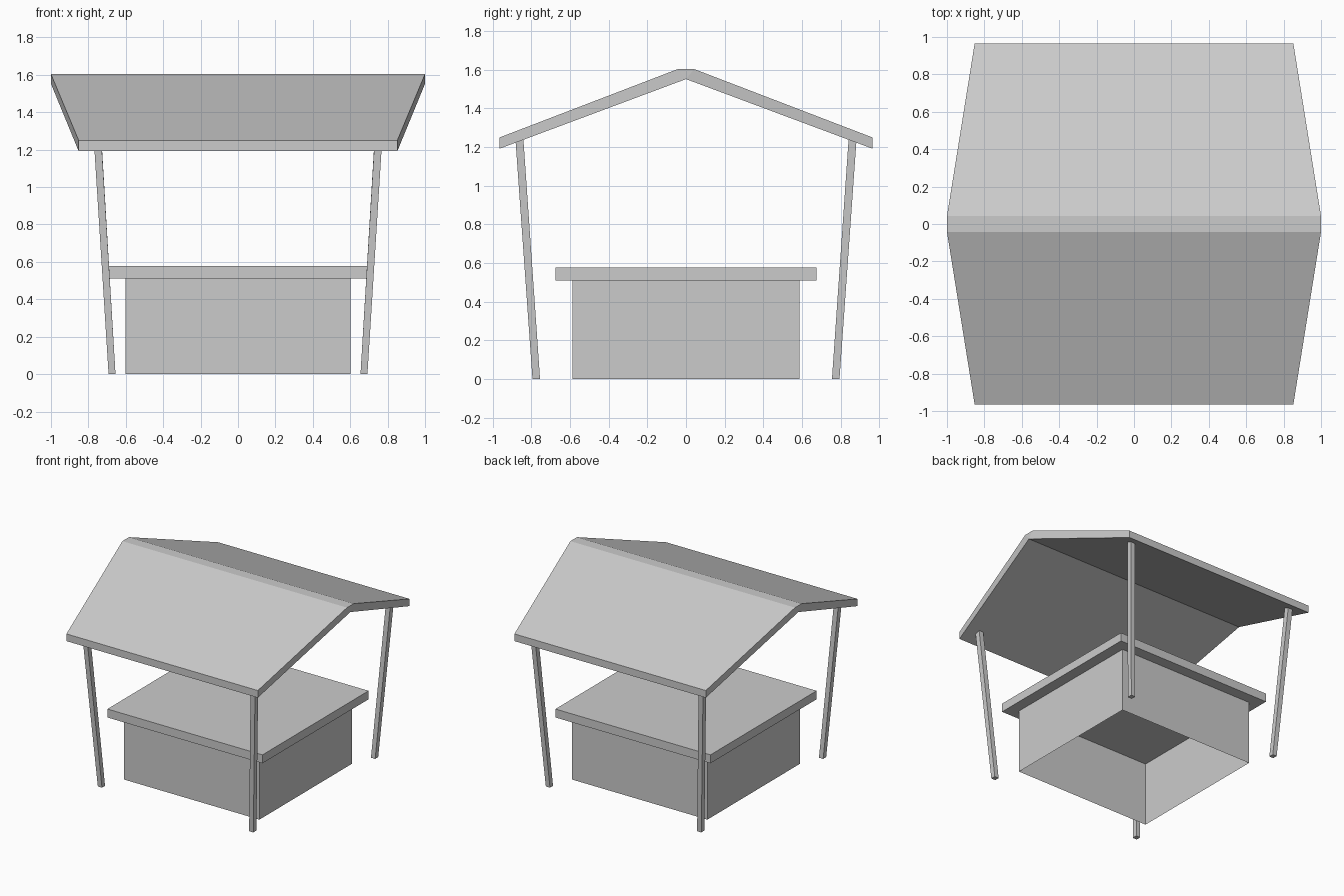
import bpy, bmesh

if "Cube" in bpy.data.objects:
    bpy.data.objects.remove(bpy.data.objects["Cube"])


def make_object(name, verts, faces):
    mesh = bpy.data.meshes.new(name)
    bm = bmesh.new()
    vs = [bm.verts.new(v) for v in verts]
    for f in faces:
        bm.faces.new([vs[i] for i in f])
    bmesh.ops.recalc_face_normals(bm, faces=bm.faces)
    bm.to_mesh(mesh)
    bm.free()
    obj = bpy.data.objects.new(name, mesh)
    bpy.context.collection.objects.link(obj)
    return obj


def rect(hx, hy, z):
    return [(-hx, -hy, z), (hx, -hy, z), (hx, hy, z), (-hx, hy, z)]


SIDES = [(i, (i + 1) % 4, (i + 1) % 4 + 4, i + 4) for i in range(4)]
CAPS = [(3, 2, 1, 0), (4, 5, 6, 7)]

# Counter body: four thin walls, open underneath
make_object("counter_base", rect(0.602, 0.587, 0) + rect(0.602, 0.587, 0.51), SIDES)

# Overhanging counter slab
make_object("counter_top", rect(0.69, 0.675, 0.51) + rect(0.69, 0.675, 0.578), SIDES + CAPS)

# Four outward-leaning posts, top cut to the roof slope
def under_z(y):
    return 1.552 - 0.373 * y

bottom = [(x, y, 0) for x, y in ((0.655, 0.755), (0.692, 0.755), (0.692, 0.794), (0.655, 0.794))]
top = [(x, y, under_z(y)) for x, y in ((0.729, 0.841), (0.769, 0.841), (0.769, 0.881), (0.729, 0.881))]
posts = make_object("corner_posts", bottom + top, SIDES + CAPS)
mirror = posts.modifiers.new("Mirror", 'MIRROR')
mirror.use_axis = (True, True, False)
mirror.use_mirror_merge = False

# Gabled roof: profile of (y, z, half width), wider at the ridge than the eaves
profile = [(-0.965, 1.192, 0.852), (-0.965, 1.25, 0.852), (-0.042, 1.604, 1.0),
           (0.042, 1.604, 1.0), (0.965, 1.25, 0.852), (0.965, 1.192, 0.852),
           (0, 1.552, 1.0)]
n = len(profile)
verts = [(s * w, y, z) for s in (-1, 1) for y, z, w in profile]
faces = [(i, (i + 1) % n, (i + 1) % n + n, i + n) for i in range(n)]
for o in (0, n):
    faces += [(o, o + 1, o + 2, o + 6), (o + 2, o + 3, o + 6), (o + 3, o + 4, o + 5, o + 6)]
make_object("roof", verts, faces)
